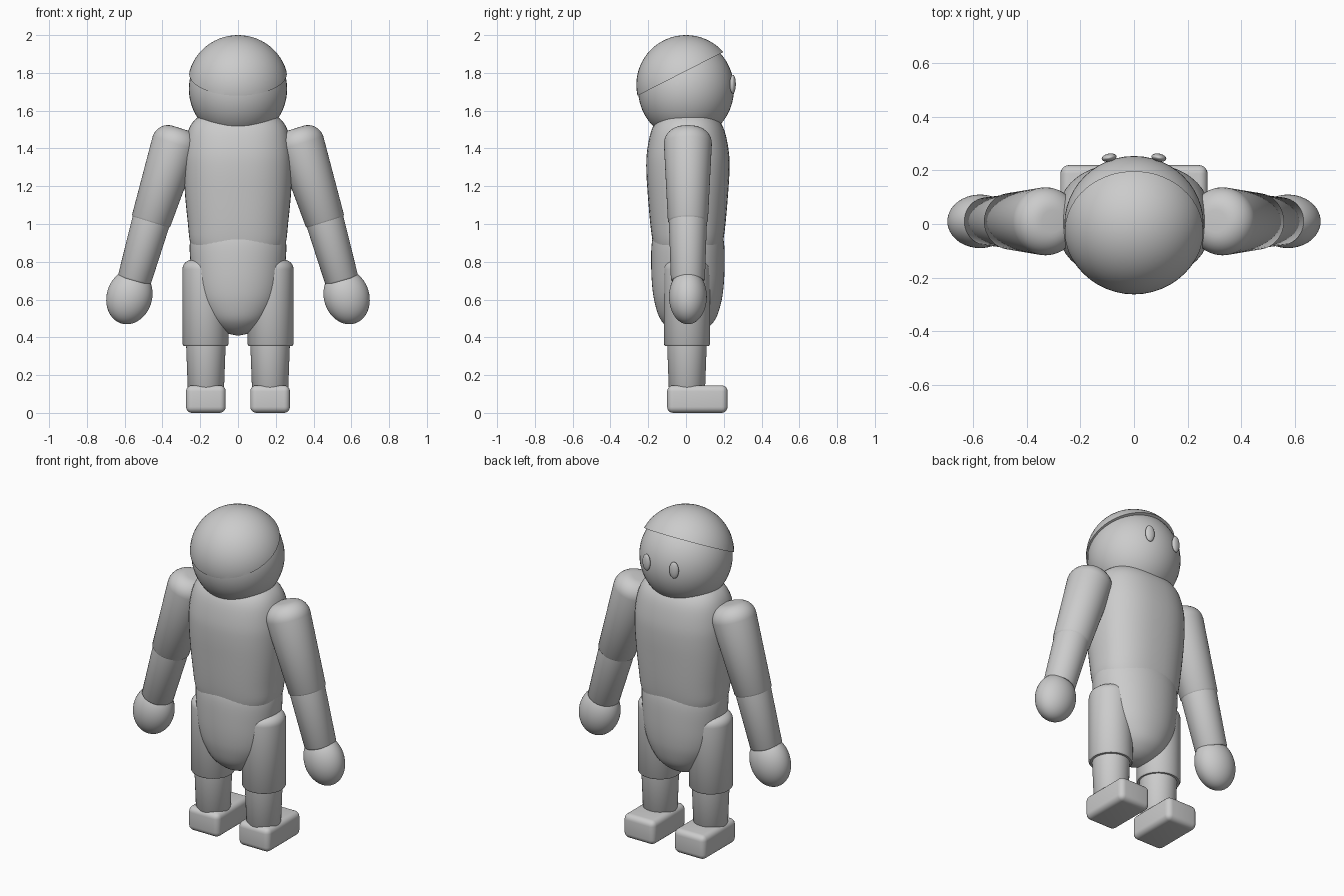
import bpy, bmesh, math
from mathutils import Vector, Matrix

if "Cube" in bpy.data.objects:
    bpy.data.objects.remove(bpy.data.objects["Cube"])

YC = 0.01  # body parts sit slightly toward the toe side


def finish(bm, name, angle=40):
    bmesh.ops.recalc_face_normals(bm, faces=bm.faces)
    me = bpy.data.meshes.new(name)
    bm.to_mesh(me)
    bm.free()
    ob = bpy.data.objects.new(name, me)
    bpy.context.collection.objects.link(ob)
    bpy.ops.object.select_all(action='DESELECT')
    ob.select_set(True)
    bpy.context.view_layer.objects.active = ob
    bpy.ops.object.shade_smooth_by_angle(angle=math.radians(angle))
    return ob


def smooth_path(pts, n=4):
    # Catmull-Rom through the profile rows
    p = [Vector(q) for q in pts]
    p = [2 * p[0] - p[1]] + p + [2 * p[-1] - p[-2]]
    out = []
    for i in range(1, len(p) - 2):
        a, b, c, d = p[i - 1:i + 3]
        for k in range(n):
            t = k / n
            out.append(0.5 * (2 * b + (c - a) * t + (2 * a - 5 * b + 4 * c - d) * t * t
                              + (3 * b - a - 3 * c + d) * t ** 3))
    return out + [p[-2]]


def loft(name, rows, matrix=Matrix(), power=2.0, seg=48):
    # rows of (height, half width, half depth), capped at both ends
    bm = bmesh.new()
    rings = []
    for z, a, b in rows:
        ring = []
        for i in range(seg):
            t = 2 * math.pi * i / seg
            c, s = math.cos(t), math.sin(t)
            x = math.copysign(abs(c) ** (2 / power), c) * a
            y = math.copysign(abs(s) ** (2 / power), s) * b
            ring.append(bm.verts.new(matrix @ Vector((x, y, z))))
        rings.append(ring)
    for r, q in zip(rings, rings[1:]):
        for i in range(seg):
            j = (i + 1) % seg
            bm.faces.new((r[i], r[j], q[j], q[i]))
    bm.faces.new(rings[0])
    bm.faces.new(rings[-1])
    return finish(bm, name)


def ellipsoid(name, loc, radii, rot=Matrix(), cut=None):
    bm = bmesh.new()
    m = Matrix.Translation(loc) @ rot @ Matrix.Diagonal((*radii, 1))
    bmesh.ops.create_uvsphere(bm, u_segments=48, v_segments=32, radius=1, matrix=m)
    if cut:
        co, no = cut
        bmesh.ops.bisect_plane(bm, geom=bm.verts[:] + bm.edges[:] + bm.faces[:],
                               plane_co=co, plane_no=no, clear_inner=True)
        bmesh.ops.holes_fill(bm, edges=[e for e in bm.edges if e.is_boundary], sides=0)
    return finish(bm, name)


def limb(name, top, bottom, r0, r1, dome):
    # tapered tube from top to bottom; dome > 0 rounds the upper end
    top, bottom = Vector(top), Vector(bottom)
    d = bottom - top
    L = d.length
    rows = []
    if dome:
        for k in range(9):
            a = math.pi / 2 * k / 8
            r = r0 - dome[0] * (1 - math.sin(a))
            rows.append((dome[1] * (1 - math.cos(a)), r, r))
    else:
        rows.append((0, r0, r0))
    rows += [(L - 0.008, r1, r1), (L, r1 - 0.006, r1 - 0.006)]
    rot = Matrix.Rotation(math.atan2(d.x, d.z), 4, 'Y')
    return loft(name, rows, Matrix.Translation(top) @ rot)


# head, cap and eyes
ellipsoid("head", (0, 0, 1.715), (0.26, 0.254, 0.27))
tilt = math.radians(27)
n = Vector((0, -math.sin(tilt), math.cos(tilt)))
cc = Vector((0, 0, 1.737))
ellipsoid("cap", cc, (0.267, 0.263, 0.263), cut=(cc + n * 0.065, n))
for s in (-1, 1):
    ellipsoid("eye", (s * 0.093, 0.248, 1.74), (0.028, 0.015, 0.05),
              Matrix.Rotation(-s * 0.2, 4, 'Z'))

# torso and pelvis
mid = Matrix.Translation((0, YC, 0))
loft("torso", smooth_path([(1.60, 0.15, 0.11), (1.555, 0.225, 0.16), (1.49, 0.265, 0.195),
                           (1.38, 0.285, 0.217), (1.28, 0.287, 0.22), (1.15, 0.28, 0.212),
                           (1.0, 0.265, 0.199), (0.9, 0.253, 0.185), (0.82, 0.22, 0.165)]),
     mid, power=2.35)
loft("pelvis", smooth_path([(1.0, 0.20, 0.15), (0.95, 0.243, 0.18), (0.88, 0.256, 0.193),
                            (0.76, 0.248, 0.194), (0.66, 0.236, 0.188), (0.58, 0.213, 0.175),
                            (0.5, 0.165, 0.148), (0.45, 0.113, 0.105), (0.422, 0.06, 0.058),
                            (0.411, 0.012, 0.012)]), mid, power=2.1)

for s in (-1, 1):
    # arm
    limb("upper_arm", (s * 0.305, YC, 1.507), (s * 0.462, YC, 1.01), 0.127, 0.106, (0.085, 0.085))
    limb("forearm", (s * 0.45, YC, 1.05), (s * 0.55, YC, 0.70), 0.102, 0.09, None)
    ellipsoid("hand", (s * 0.575, YC, 0.615), (0.12, 0.1, 0.148),
              Matrix.Rotation(-s * math.radians(17), 4, 'Y'))
    # leg
    limb("thigh", (s * 0.172, 0.005, 0.81), (s * 0.172, 0.005, 0.355), 0.122, 0.122, (0.05, 0.05))
    limb("shin", (s * 0.17, 0.005, 0.40), (s * 0.17, 0.005, 0.12), 0.106, 0.096, None)
    # foot
    bm = bmesh.new()
    bmesh.ops.create_cube(bm, size=1, matrix=Matrix.Translation((s * 0.17, 0.06, 0.073))
                          @ Matrix.Diagonal((0.21, 0.32, 0.146, 1)))
    bmesh.ops.bevel(bm, geom=bm.edges[:], offset=0.032, segments=5, profile=0.5, affect='EDGES')
    finish(bm, "foot")
